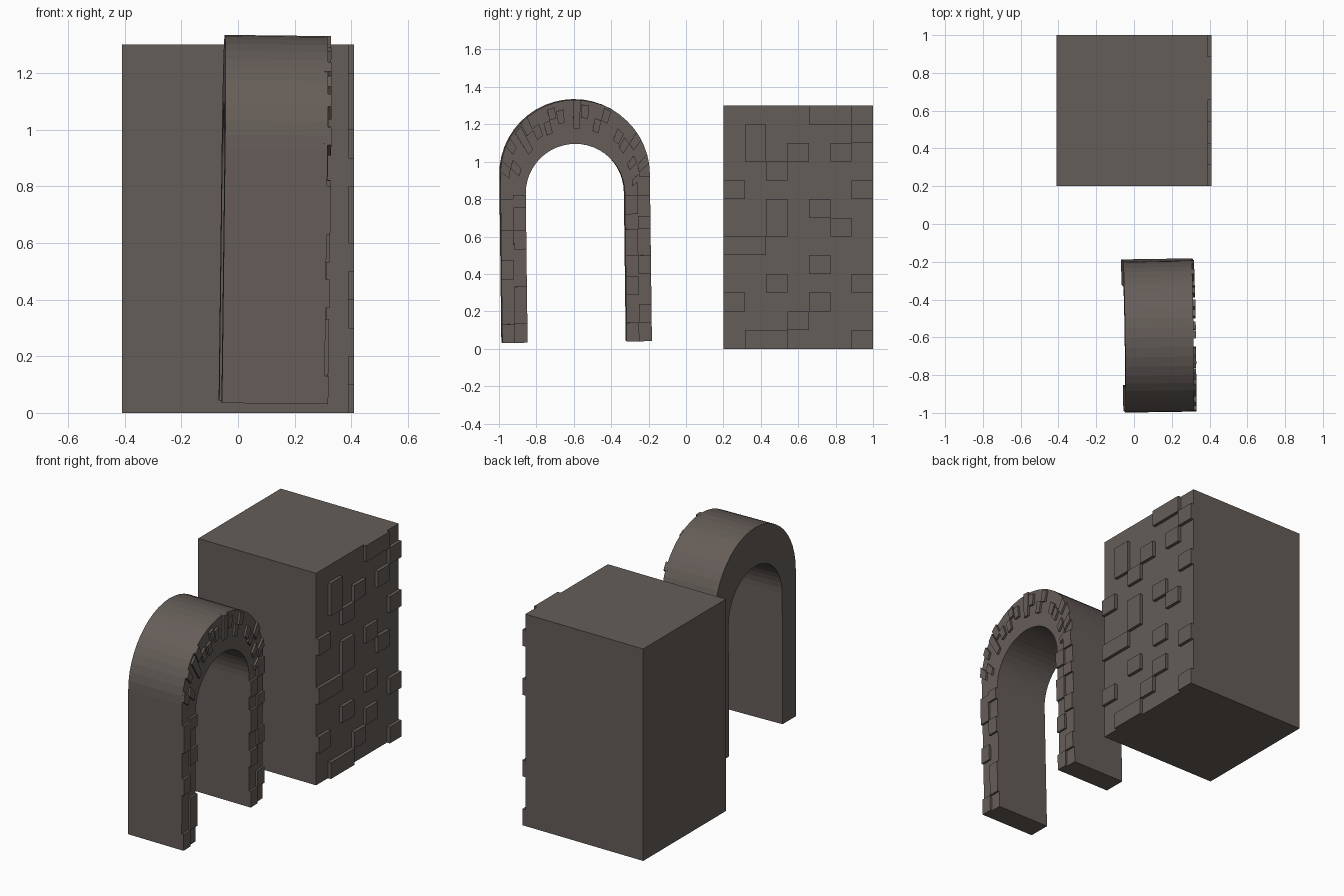
import bpy, bmesh, math
from mathutils import Vector

if "Cube" in bpy.data.objects:
    bpy.data.objects.remove(bpy.data.objects["Cube"])

stone = bpy.data.materials.new("dark_stone")
stone.diffuse_color = (0.13, 0.11, 0.098, 1)
stone.use_nodes = True
stone.node_tree.nodes["Principled BSDF"].inputs["Base Color"].default_value = stone.diffuse_color


def extrude_yz(bm, pts, x0, x1):
    """Solid from a y/z outline, extruded along x."""
    a = [bm.verts.new((x0, y, z)) for y, z in pts]
    b = [bm.verts.new((x1, y, z)) for y, z in pts]
    n = len(pts)
    bm.faces.new(a)
    bm.faces.new(b[::-1])
    for i in range(n):
        j = (i + 1) % n
        bm.faces.new((a[i], b[i], b[j], a[j]))


def finish(bm, name, loc=(0, 0, 0), rot=(0, 0, 0)):
    bmesh.ops.recalc_face_normals(bm, faces=bm.faces)
    me = bpy.data.meshes.new(name)
    bm.to_mesh(me)
    bm.free()
    me.materials.append(stone)
    ob = bpy.data.objects.new(name, me)
    bpy.context.collection.objects.link(ob)
    ob.location, ob.rotation_euler = loc, rot
    return ob


def rect(y0, y1, z0, z1):
    return [(y0, z0), (y1, z0), (y1, z1), (y0, z1)]


# Wall block
bm = bmesh.new()
extrude_yz(bm, rect(0.2, 1.0, 0, 1.3), -0.41, 0.39)
finish(bm, "wall_block")

# Raised wall stones on a 7 x 13 grid: column, row, width, height
cells = [(1, 10, 1, 2), (3, 10, 1, 1), (2, 9, 1, 1), (4, 12, 2, 1), (6, 11, 1, 1),
         (5, 10, 1, 1), (0, 8, 1, 1), (2, 6, 1, 2), (0, 5, 2, 1), (4, 7, 1, 1),
         (5, 6, 1, 1), (6, 8, 1, 1), (4, 4, 1, 1), (2, 3, 1, 1), (6, 3, 1, 1),
         (0, 2, 1, 1), (4, 2, 1, 1), (3, 1, 1, 1), (1, 0, 2, 1), (6, 0, 1, 1)]
bm = bmesh.new()
cw = 0.8 / 7
for c, r, w, h in cells:
    extrude_yz(bm, rect(0.2 + c * cw, 0.2 + (c + w) * cw, r * 0.1, (r + h) * 0.1), 0.38, 0.41)
finish(bm, "wall_stones")

# Arch: outer and inner curves with different centres, so the crown is thicker
RO, ZO, RI, ZI, SEG = 0.4, 0.895, 0.265, 0.795, 24
LOC, ROT = (-0.0625, -0.5875, 0.04), (0.0125, 0.012, 0.015)


def ring(deg, t):
    """Point on the arch band: t = 0 on the inner curve, 1 on the outer."""
    a = math.radians(deg)
    d = Vector((math.cos(a), math.sin(a)))
    p = (d * RI + Vector((0, ZI))).lerp(d * RO + Vector((0, ZO)), t)
    return p.x, p.y


angles = [180 * i / SEG for i in range(SEG + 1)]
outline = ([(RO, 0)] + [ring(a, 1) for a in angles] + [(-RO, 0), (-RI, 0)]
           + [ring(a, 0) for a in reversed(angles)] + [(RI, 0)])
bm = bmesh.new()
extrude_yz(bm, outline, 0, 0.362)
finish(bm, "arch", LOC, ROT)

# Raised arch stones: angle range, band range
stones = [(160, 168, .3, .65), (168, 177, .65, 1), (150, 157, .7, 1), (137, 144, .3, .95),
          (129, 136, .65, 1), (122, 129, .4, .7), (112, 118, .35, .65), (106, 112, .65, .9),
          (99, 105, .5, .8), (85, 91, .35, 1), (78, 84, .6, .9), (66, 72, .35, .65),
          (60, 66, .65, .95), (43, 50, .4, .7), (34, 41, .35, .65), (27, 34, .65, 1),
          (17, 24, .3, .6), (8, 15, .6, 1), (1, 7, .3, .6)]
bm = bmesh.new()
for a0, a1, t0, t1 in stones:
    extrude_yz(bm, [ring(a0, t0), ring(a0, t1), ring(a1, t1), ring(a1, t0)], 0.35, 0.375)

# Raised leg stones: side, inner edge, outer edge, bottom, top
mid = (RO + RI) / 2
for s, r0, r1, z0, z1 in [(-1, mid, RO, 0, .1), (-1, RI, mid, .1, .3), (-1, mid, RO, .34, .44),
                          (-1, RI, mid, .5, .6), (-1, mid, RO, .6, .77), (-1, RI, mid, .72, .79),
                          (1, RI, mid, 0, .1), (1, mid, RO, .1, .2), (1, RI, mid, .25, .35),
                          (1, mid, RO, .36, .46), (1, RI, mid, .46, .6), (1, mid, RO, .6, .67),
                          (1, RI, mid, .68, .78), (1, mid, RO, .78, .88)]:
    extrude_yz(bm, rect(s * r0, s * r1, z0, z1), 0.35, 0.375)
finish(bm, "arch_stones", LOC, ROT)
